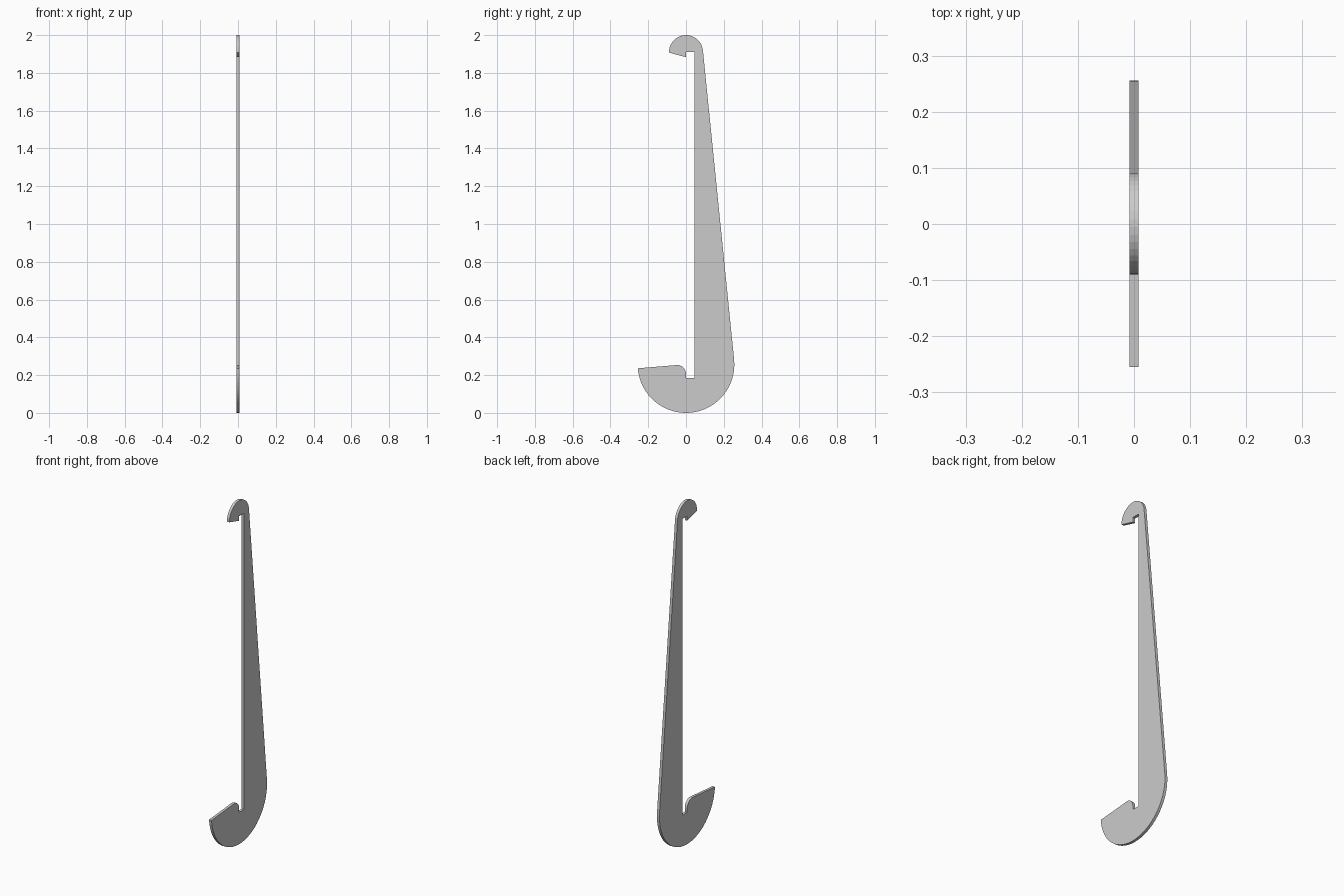
import bpy, bmesh
from math import radians, cos, sin

if "Cube" in bpy.data.objects:
    bpy.data.objects.remove(bpy.data.objects["Cube"])

HALF = 0.008  # half thickness of the plate


def arc(cy, cz, r, a0, a1, n):
    """Points (y, z) along a circular arc, angles in degrees."""
    angles = [radians(a0 + (a1 - a0) * i / n) for i in range(n + 1)]
    return [(cy + r * cos(a), cz + r * sin(a)) for a in angles]


# Outline in the side plane: large lower hook, tapered back, small upper hook
outline = arc(0, 0.256, 0.256, 184.5, 365.5, 32)       # lower hook belly
outline += arc(0, 1.91, 0.09, 5.5, 181.5, 20)          # upper hook crown
outline += [(0, 1.883), (0, 1.91), (0.045, 1.91),      # upper notch
            (0.045, 0.185), (0, 0.185)]                # shaft and lower notch
outline += arc(-0.047, 0.207, 0.047, 0, 85, 6)         # rounded lower hook tip

# Extrude the outline into a thin flat plate
bm = bmesh.new()
face = bm.faces.new([bm.verts.new((-HALF, y, z)) for y, z in outline])
ext = bmesh.ops.extrude_face_region(bm, geom=[face])
moved = [g for g in ext["geom"] if isinstance(g, bmesh.types.BMVert)]
bmesh.ops.translate(bm, verts=moved, vec=(2 * HALF, 0, 0))
bmesh.ops.recalc_face_normals(bm, faces=bm.faces)

mesh = bpy.data.meshes.new("hook_plate")
bm.to_mesh(mesh)
bm.free()
bpy.context.collection.objects.link(bpy.data.objects.new("hook_plate", mesh))
